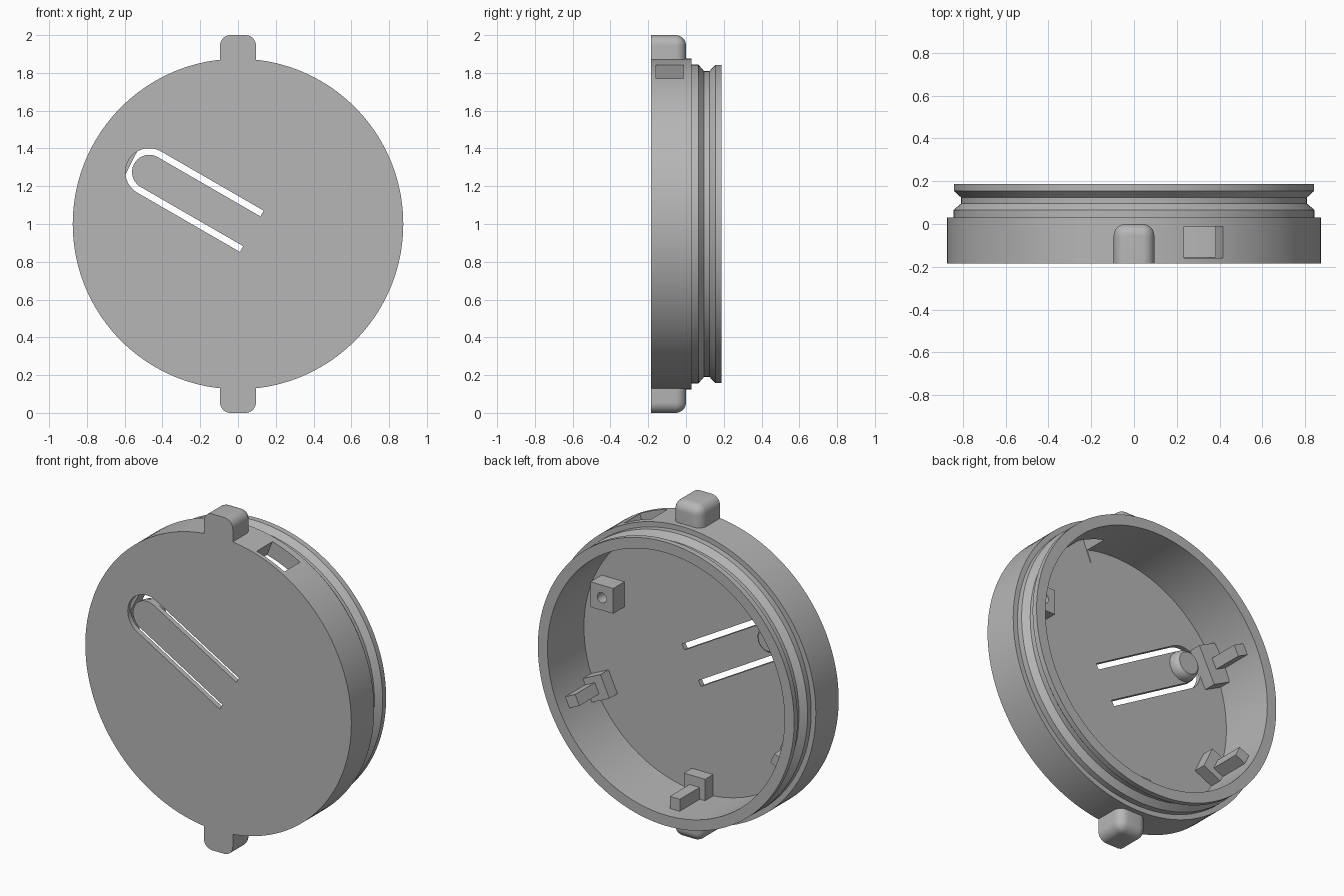
import bpy, bmesh, math
from mathutils import Matrix, Vector

cube = bpy.data.objects.get("Cube")
if cube:
    bpy.data.objects.remove(cube, do_unlink=True)

grey = bpy.data.materials.new("light grey")
grey.use_nodes = True
grey.diffuse_color = (0.47, 0.47, 0.47, 1)
grey.node_tree.nodes["Principled BSDF"].inputs["Base Color"].default_value = grey.diffuse_color

SEGMENTS = 144
FRONT, FLOOR = -0.185, -0.155
CENTRE = Matrix.Translation((0, 0, 1))


def finish(name, bm, matrix=Matrix()):
    bmesh.ops.transform(bm, matrix=matrix, verts=bm.verts)
    bmesh.ops.recalc_face_normals(bm, faces=bm.faces)
    mesh = bpy.data.meshes.new(name)
    bm.to_mesh(mesh)
    bm.free()
    mesh.materials.append(grey)
    obj = bpy.data.objects.new(name, mesh)
    bpy.context.collection.objects.link(obj)
    return obj


def activate(obj):
    bpy.ops.object.select_all(action='DESELECT')
    obj.select_set(True)
    bpy.context.view_layer.objects.active = obj


def smooth(obj):
    activate(obj)
    bpy.ops.object.shade_smooth_by_angle(angle=math.radians(25))


def lathe(name, profile, matrix, segments=SEGMENTS):
    """Turn (radius, y) points around the y axis and cap both ends."""
    bm = bmesh.new()
    rings = []
    for r, y in profile:
        angles = [math.tau * i / segments for i in range(segments)]
        rings.append([bm.verts.new((r * math.cos(a), y, r * math.sin(a))) for a in angles])
    for low, high in zip(rings, rings[1:]):
        for i in range(segments):
            j = (i + 1) % segments
            bm.faces.new((low[i], low[j], high[j], high[i]))
    bm.faces.new(rings[0])
    bm.faces.new(rings[-1])
    return finish(name, bm, matrix)


def box(name, x, y, z, angle=0.0):
    """Box from (min, max) ranges, turned about the dish axis."""
    bm = bmesh.new()
    bmesh.ops.create_cube(bm, size=1)
    for v in bm.verts:
        v.co = Vector([lo + (c + 0.5) * (hi - lo) for c, (lo, hi) in zip(v.co, (x, y, z))])
    return finish(name, bm, CENTRE @ Matrix.Rotation(-math.radians(angle), 4, 'Y'))


def cut(obj, cutter):
    cutter.hide_render = True
    mod = obj.modifiers.new("cut", 'BOOLEAN')
    mod.object, mod.operation, mod.solver = cutter, 'DIFFERENCE', 'EXACT'
    activate(obj)
    bpy.ops.object.modifier_apply(modifier=mod.name)
    bpy.data.objects.remove(cutter, do_unlink=True)


# Round dish with a grooved neck
dish = lathe("dish", [
    (0.875, FRONT), (0.875, 0.03), (0.845, 0.03), (0.845, 0.065), (0.81, 0.095),
    (0.81, 0.125), (0.843, 0.155), (0.843, 0.188), (0.78, 0.188), (0.78, FLOOR)], CENTRE)

# Window through the side wall
cut(dish, box("window_cutter", (0.7, 1), (-0.16, -0.012), (-0.098, 0.098), 68))

# U-shaped slot that frees a spring tongue
bm = bmesh.new()
arc = [math.pi / 2 + math.pi * i / 32 for i in range(33)]
reach = 0.627
outer, inner = 0.126, 0.091
path = [(reach, outer)] + [(outer * math.cos(a), outer * math.sin(a)) for a in arc] + [(reach, -outer)]
path += [(reach, -inner)] + [(inner * math.cos(a), inner * math.sin(a)) for a in reversed(arc)] + [(reach, inner)]
face = bm.faces.new([bm.verts.new((u, -0.3, w)) for u, w in path])
side = bmesh.ops.extrude_face_region(bm, geom=[face])["geom"]
bmesh.ops.translate(bm, vec=(0, 0.25, 0), verts=[g for g in side if isinstance(g, bmesh.types.BMVert)])
tongue_end = Matrix.Translation((-0.47, 0, 1.275))
cut(dish, finish("slot_cutter", bm, tongue_end @ Matrix.Rotation(math.radians(30), 4, 'Y')))
smooth(dish)

# Domed button on the back of the tongue
smooth(lathe("button", [(0.088, FLOOR - 0.01), (0.088, FLOOR), (0.087, -0.14), (0.083, -0.124),
                        (0.076, -0.11), (0.065, -0.1)], tongue_end, 48))

# Rounded grip tabs at top and bottom
for name, angle in (("top_tab", 0), ("bottom_tab", 180)):
    tab = box(name, (-0.095, 0.095), (FRONT, 0), (0.82, 1), angle)
    bm = bmesh.new()
    bm.from_mesh(tab.data)
    rounded = []
    for e in bm.edges:
        mid = (e.verts[0].co + e.verts[1].co) / 2
        on_back = mid.y > -0.01
        on_tip = abs(mid.z - 1) > 0.99
        on_side = abs(mid.x) > 0.09
        if on_back + on_tip + on_side > 1 and (on_back or on_tip):
            rounded.append(e)
    bmesh.ops.bevel(bm, geom=rounded, offset=0.055, segments=8, profile=0.5, affect='EDGES')
    bm.to_mesh(tab.data)
    bm.free()
    smooth(tab)

# Inner clips: a foot on the floor and a bar along the wall
for name, angle, half in (("left", -25, 0.07), ("bottom", -90, 0.07),
                          ("lower_right", -155, 0.07), ("upper_right", 153, 0.115)):
    box(name + "_clip_foot", (0.65, 0.8), (FLOOR - 0.01, -0.08), (-half, half), angle)
    box(name + "_clip_bar", (0.708, 0.79), (-0.09, 0.105), (-0.033, 0.033), angle)

# Screw block with a blind hole
block = box("screw_block", (0.514, 0.664), (FLOOR - 0.01, -0.05), (0.19, 0.34))
cut(block, lathe("hole_cutter", [(0.03, -0.13), (0.03, 0)], Matrix.Translation((0.589, 0, 1.265)), 32))
smooth(block)
